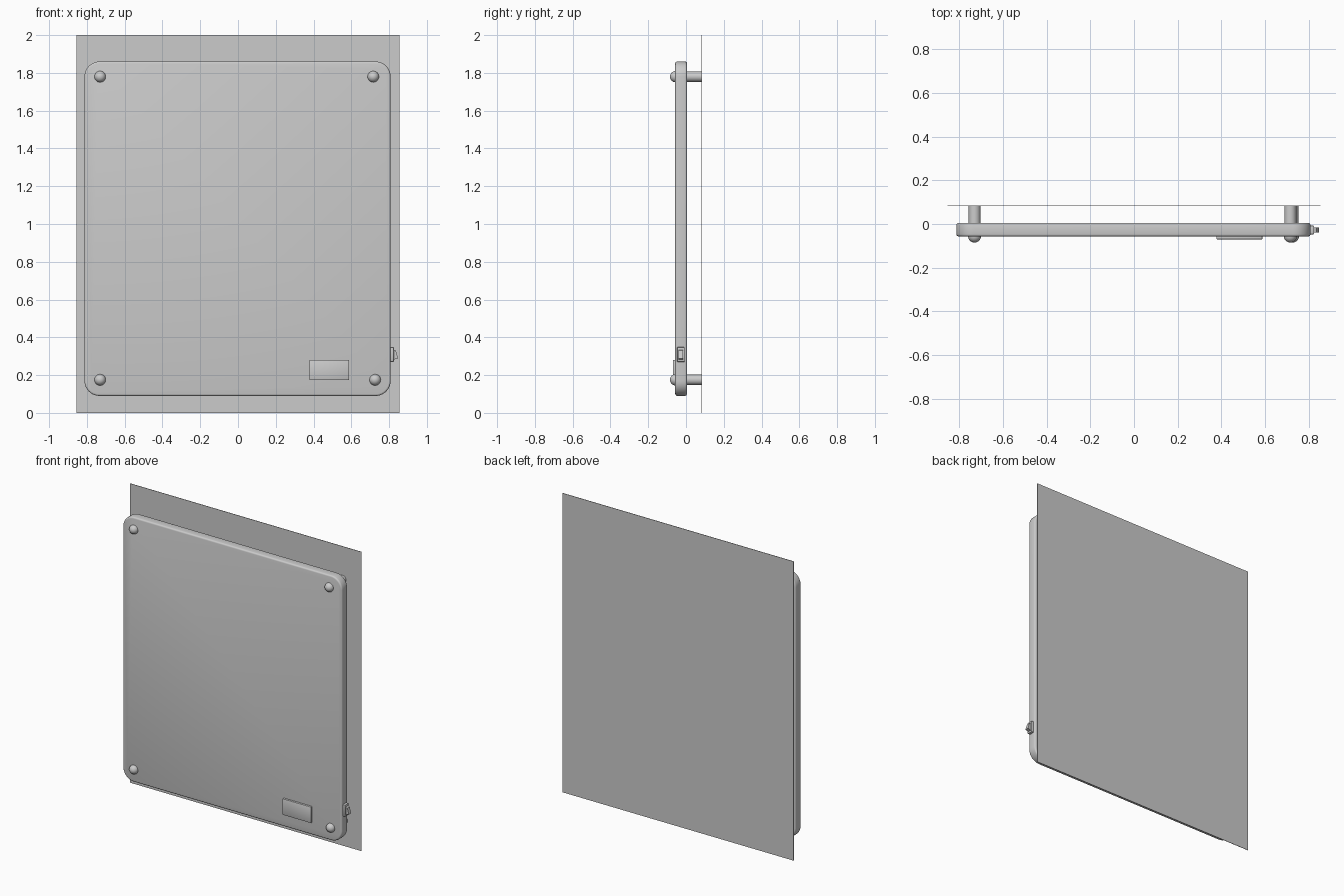
import bpy
import bmesh
from math import radians
from mathutils import Matrix, Vector

if "Cube" in bpy.data.objects:
    bpy.data.objects.remove(bpy.data.objects["Cube"], do_unlink=True)

grey = bpy.data.materials.new("plain grey")
grey.use_nodes = True
colour = (0.6, 0.6, 0.6, 1)
grey.diffuse_color = colour
grey.node_tree.nodes["Principled BSDF"].inputs["Base Color"].default_value = colour


def finish(bm, name, smooth=True):
    bmesh.ops.recalc_face_normals(bm, faces=bm.faces)
    mesh = bpy.data.meshes.new(name)
    bm.to_mesh(mesh)
    bm.free()
    mesh.materials.append(grey)
    obj = bpy.data.objects.new(name, mesh)
    bpy.context.collection.objects.link(obj)
    if smooth:
        bpy.ops.object.select_all(action='DESELECT')
        obj.select_set(True)
        bpy.context.view_layer.objects.active = obj
        bpy.ops.object.shade_smooth_by_angle(angle=radians(35))
    return obj


def box(low, high):
    low, high = Vector(low), Vector(high)
    bm = bmesh.new()
    place = Matrix.Translation((low + high) / 2) @ Matrix.Diagonal((*(high - low), 1))
    bmesh.ops.create_cube(bm, size=1, matrix=place)
    return bm


def round_edges(bm, edges, radius, segments):
    bmesh.ops.bevel(bm, geom=edges, offset=radius, segments=segments,
                    profile=0.5, affect='EDGES')


# Thin wall sheet behind the panel
finish(box((-0.855, 0.082, 0), (0.855, 0.085, 2)), "back_sheet", False)

# Main panel: large rounded corners, softened front and back rims
bm = box((-0.813, -0.057, 0.09), (0.808, 0.005, 1.86))
corners = [e for e in bm.edges if abs(e.verts[0].co.y - e.verts[1].co.y) > 0.01]
round_edges(bm, corners, 0.08, 10)
rims = [e for e in bm.edges if abs(e.verts[0].co.y - e.verts[1].co.y) < 0.001]
round_edges(bm, rims, 0.01, 3)
finish(bm, "panel")

# Wall spacers with domed heads
along_y = Matrix.Rotation(radians(90), 4, 'X')
mounts = {"lower_right": (-0.73, 0.175), "upper_right": (-0.73, 1.78),
          "lower_left": (0.726, 0.175), "upper_left": (0.716, 1.78)}
for corner, (x, z) in mounts.items():
    bm = bmesh.new()
    bmesh.ops.create_cone(bm, cap_ends=True, segments=32, radius1=0.027,
                          radius2=0.027, depth=0.137,
                          matrix=Matrix.Translation((x, 0.0145, z)) @ along_y)
    finish(bm, corner + "_spacer")
    bm = bmesh.new()
    bmesh.ops.create_uvsphere(bm, u_segments=32, v_segments=16, radius=0.03,
                              matrix=Matrix.Translation((x, -0.055, z)) @ along_y)
    finish(bm, corner + "_dome")

# Raised plate on the front
bm = box((0.378, -0.07, 0.173), (0.588, -0.05, 0.281))
round_edges(bm, bm.edges[:], 0.003, 2)
finish(bm, "front_plate")

# Side switch: bezel and slanted rocker
bm = box((0.8, -0.047, 0.27), (0.825, -0.008, 0.348))
round_edges(bm, bm.edges[:], 0.003, 2)
finish(bm, "switch_bezel")

bm = box((0.815, -0.04, 0.28), (0.848, -0.015, 0.337))
for v in bm.verts:
    if v.co.x > 0.84:
        v.co.z += 0.008 if v.co.z < 0.3 else -0.008
        if v.co.z > 0.3:
            v.co.x -= 0.012
finish(bm, "switch_rocker", False)
